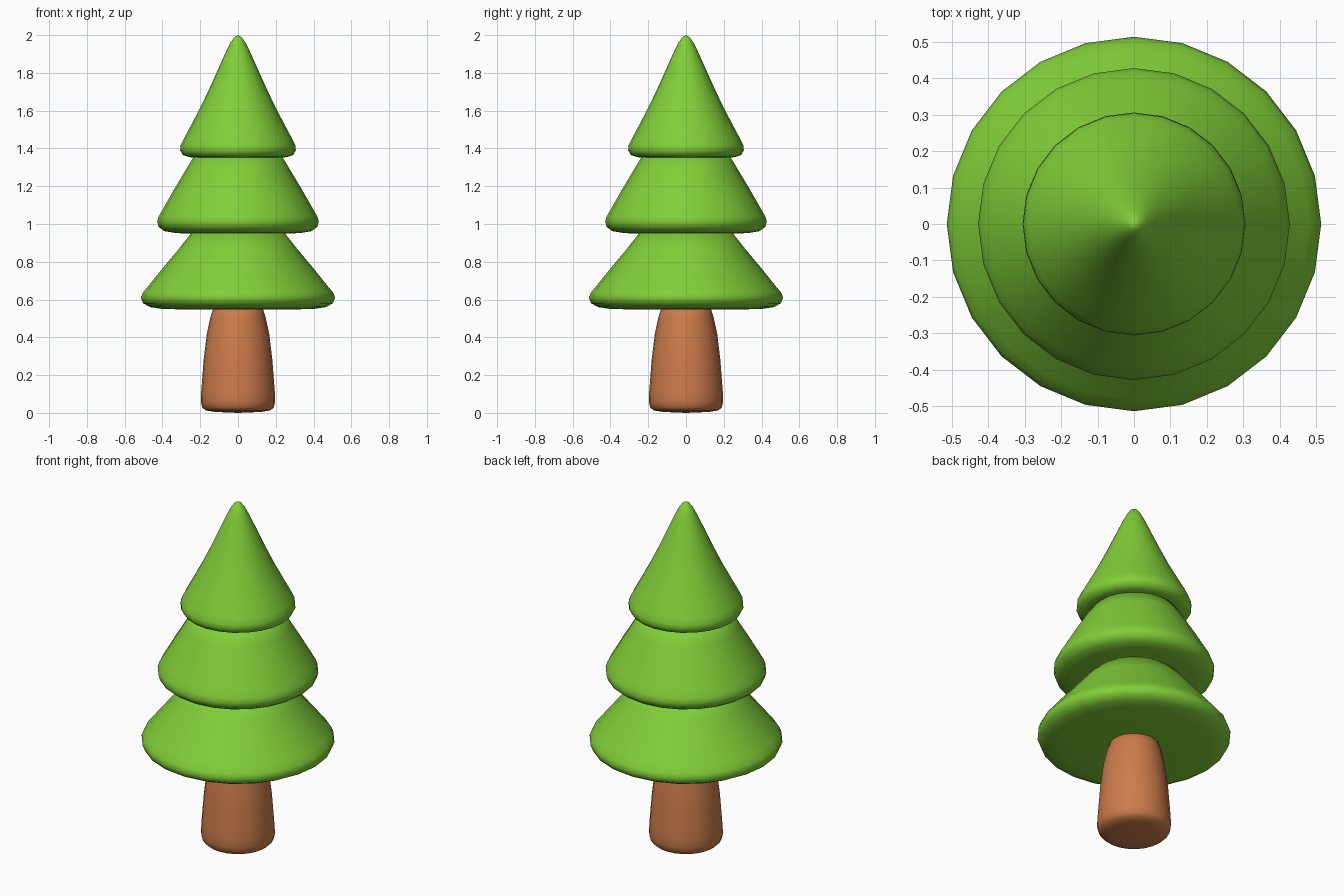
import bpy, bmesh
from math import cos, sin, tau

if "Cube" in bpy.data.objects:
    bpy.data.objects.remove(bpy.data.objects["Cube"])

SIDES = 24


def material(name, rgb):
    m = bpy.data.materials.new(name)
    m.diffuse_color = (*rgb, 1)
    m.use_nodes = True
    m.node_tree.nodes["Principled BSDF"].inputs["Base Color"].default_value = m.diffuse_color
    return m


def lathe(name, profile, mat):
    """Revolve (radius, z) points about z, closing both ends at the axis."""
    bm = bmesh.new()
    rings = []
    for r, z in profile:
        if r == 0:
            rings.append([bm.verts.new((0, 0, z))] * SIDES)
        else:
            rings.append([bm.verts.new((r * cos(tau * i / SIDES), r * sin(tau * i / SIDES), z))
                          for i in range(SIDES)])
    for low, high in zip(rings, rings[1:]):
        for i in range(SIDES):
            j = (i + 1) % SIDES
            corners = [low[i], low[j], high[j], high[i]]
            bm.faces.new(list(dict.fromkeys(corners)))
    bmesh.ops.recalc_face_normals(bm, faces=bm.faces)
    for f in bm.faces:
        f.smooth = True
    mesh = bpy.data.meshes.new(name)
    bm.to_mesh(mesh)
    bm.free()
    mesh.materials.append(mat)
    obj = bpy.data.objects.new(name, mesh)
    bpy.context.collection.objects.link(obj)
    return obj


green = material("needles", (0.22, 0.62, 0.04))
brown = material("bark", (0.60, 0.20, 0.07))

# Trunk, tapering into the lowest tier
lathe("trunk", [(0, 0), (0.12, 0.005), (0.172, 0.013), (0.19, 0.03), (0.197, 0.06),
                (0.195, 0.11), (0.182, 0.28), (0.165, 0.42), (0.145, 0.51),
                (0.125, 0.57), (0, 0.58)], brown)

# Foliage tiers, each with a rounded rim
lathe("lower_foliage", [(0, 0.547), (0.25, 0.547), (0.40, 0.55), (0.465, 0.56), (0.502, 0.58),
                        (0.514, 0.61), (0.505, 0.635), (0.48, 0.665), (0.40, 0.765),
                        (0.32, 0.86), (0.245, 0.955), (0, 0.965)], green)
lathe("middle_foliage", [(0, 0.948), (0.22, 0.948), (0.33, 0.952), (0.39, 0.962), (0.42, 0.985),
                         (0.428, 1.015), (0.42, 1.04), (0.40, 1.075), (0.34, 1.18),
                         (0.28, 1.28), (0.232, 1.36), (0, 1.37)], green)
lathe("top_foliage", [(0, 1.35), (0.20, 1.35), (0.26, 1.354), (0.292, 1.365), (0.306, 1.39),
                      (0.304, 1.415), (0.29, 1.445), (0.25, 1.52), (0.20, 1.615),
                      (0.15, 1.72), (0.105, 1.82), (0.06, 1.92), (0.038, 1.963),
                      (0.018, 1.99), (0, 2.0)], green)
